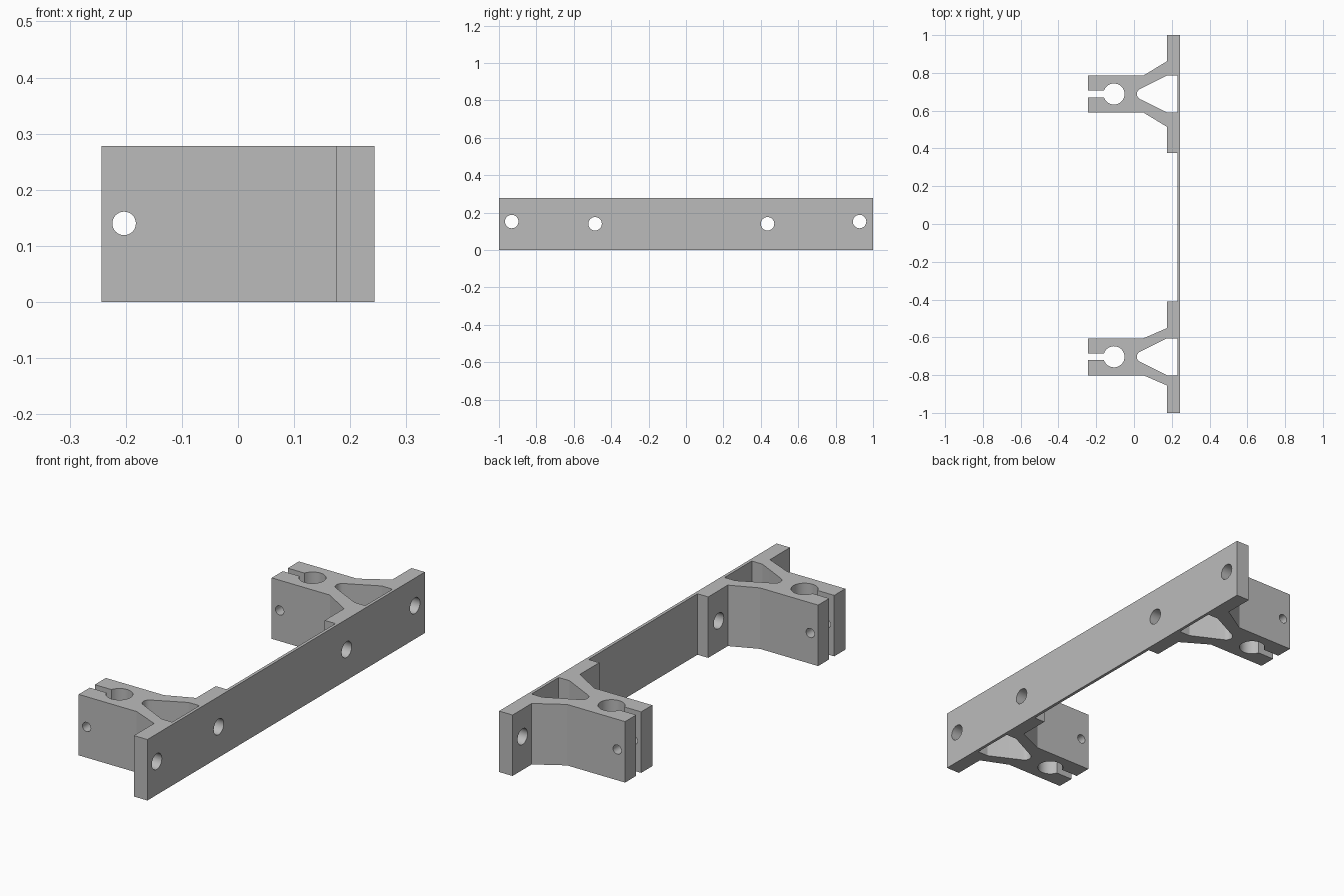
import bpy, bmesh
from math import sin, cos, pi, asin, radians
from mathutils import Matrix, Vector

cube = bpy.data.objects.get("Cube")
if cube:
    bpy.data.objects.remove(cube, do_unlink=True)

HEIGHT = 0.278
FRONT, BACK, FLANGE, PLATE = -0.243, 0.243, 0.175, 0.229
ARM, SLOT = 0.098, 0.018          # half widths of clamp arm and slot
BORE_X, BORE_R = -0.106, 0.056

# bracket centre y, flange ends, half width where the gusset meets the flange
BRACKETS = [(0.688, 1.0, 0.375, 0.174), (-0.703, -0.41, -1.0, 0.152)]
# bolt holes through the plate: y, z
BOLTS = [(-0.932, 0.152), (-0.486, 0.14), (0.436, 0.14), (0.928, 0.152)]


def arc(x, y, r, start, end, steps):
    """Points on an arc from start to end angle."""
    angles = [start + (end - start) * i / steps for i in range(steps + 1)]
    return [(x + r * cos(a), y + r * sin(a)) for a in angles]


def add_prism(bm, points, low, high):
    """Extrude a closed xy profile between two heights."""
    face = bm.faces.new([bm.verts.new((x, y, low)) for x, y in points])
    top = bmesh.ops.extrude_face_region(bm, geom=[face])["geom"]
    verts = [v for v in top if isinstance(v, bmesh.types.BMVert)]
    bmesh.ops.translate(bm, verts=verts, vec=(0, 0, high - low))


def add_pin(bm, centre, radius, length, axis):
    """Cylinder used as a drill along an axis."""
    turn = Vector((0, 0, 1)).rotation_difference(Vector(axis)).to_matrix().to_4x4()
    bmesh.ops.create_cone(bm, cap_ends=True, segments=32, radius1=radius, radius2=radius,
                          depth=length, matrix=Matrix.Translation(centre) @ turn)


def make_object(bm, name):
    bmesh.ops.recalc_face_normals(bm, faces=bm.faces)
    mesh = bpy.data.meshes.new(name)
    bm.to_mesh(mesh)
    bm.free()
    obj = bpy.data.objects.new(name, mesh)
    bpy.context.collection.objects.link(obj)
    return obj


def bracket_outline(c, high, low, gusset):
    """Flange, gusset and split clamp arm, walked from high y to low y."""
    gap = pi - asin(SLOT / BORE_R)
    upper = [(FLANGE, high), (FLANGE, c + gusset), (0.05, c + ARM),
             (FRONT, c + ARM), (FRONT, c + SLOT)]
    lower = [(x, 2 * c - y) for x, y in reversed(upper[1:])]
    return upper + arc(BORE_X, c, BORE_R, gap, -gap, 28) + lower + [(FLANGE, low)]


# Mounting plate with both brackets as one profile
first, second = BRACKETS
outline = [(BACK, -1), (BACK, 1)] + bracket_outline(*first)
outline += [(PLATE, first[2]), (PLATE, second[1])] + bracket_outline(*second)
bm = bmesh.new()
add_prism(bm, outline, 0, HEIGHT)
body = make_object(bm, "bracket_mount")

# Cutter: triangular windows, clamp screw holes and bolt holes
bm = bmesh.new()
for c, *_ in BRACKETS:
    window = arc(0.045, c, 0.03, radians(118), radians(242), 10)
    window += [(FLANGE, c - ARM), (PLATE, c - ARM), (PLATE, c + ARM), (FLANGE, c + ARM)]
    add_prism(bm, window, -0.1, HEIGHT + 0.1)
    add_pin(bm, (-0.203, c, 0.14), 0.021, 0.3, (0, 1, 0))
for y, z in BOLTS:
    add_pin(bm, (0.21, y, z), 0.036, 0.12, (1, 0, 0))
cutter = make_object(bm, "hole_cutter")
cutter.hide_render = True

cut = body.modifiers.new("holes", "BOOLEAN")
cut.operation = "DIFFERENCE"
cut.solver = "EXACT"
cut.object = cutter
bpy.ops.object.select_all(action="DESELECT")
bpy.context.view_layer.objects.active = body
body.select_set(True)
bpy.ops.object.modifier_apply(modifier=cut.name)
bpy.data.objects.remove(cutter, do_unlink=True)

# Plain grey finish
grey = bpy.data.materials.new("plain grey")
grey.use_nodes = True
colour = (0.5, 0.5, 0.5, 1)
grey.diffuse_color = colour
grey.node_tree.nodes["Principled BSDF"].inputs["Base Color"].default_value = colour
body.data.materials.clear()
body.data.materials.append(grey)
bpy.ops.object.shade_smooth_by_angle(angle=radians(20))
